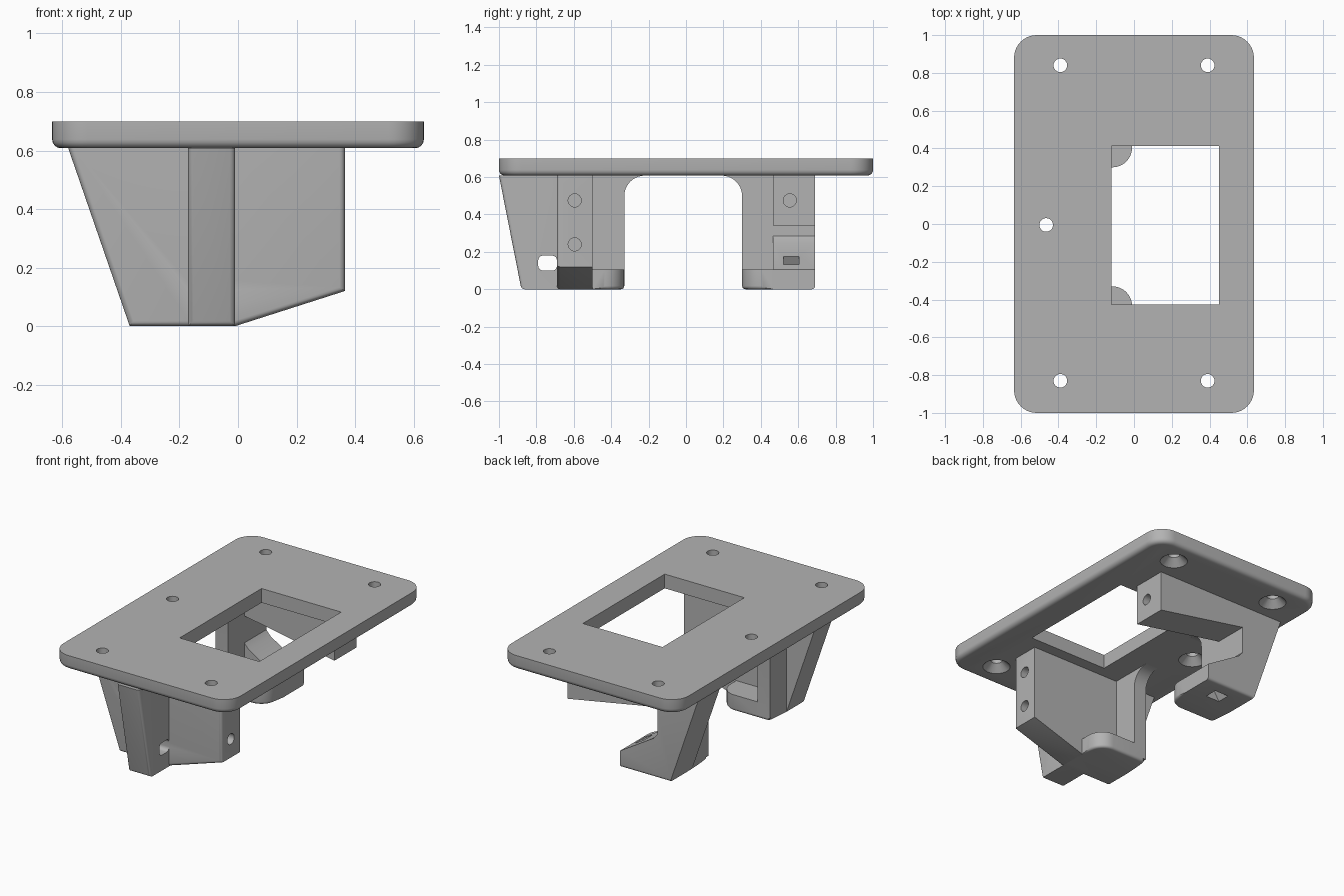
import bpy, bmesh
from math import sin, cos, pi
from mathutils import Vector, Matrix

old = bpy.data.objects.get("Cube")
if old:
    bpy.data.objects.remove(old, do_unlink=True)

grey = bpy.data.materials.new("matte grey")
grey.use_nodes = True
grey.diffuse_color = (0.45, 0.45, 0.45, 1)
grey.node_tree.nodes["Principled BSDF"].inputs["Base Color"].default_value = grey.diffuse_color

TOP, UNDER = 0.70, 0.608


def arc(cx, cy, r, start, end, n=10):
    """Points on a circle, angles in quarter turns."""
    angles = [(start + (end - start) * i / n) * pi / 2 for i in range(n + 1)]
    return [(cx + r * cos(a), cy + r * sin(a)) for a in angles]


def extrude(name, profile, axis, lo, hi, edge_rule=None, width=0.018):
    """Prism from a flat profile along an axis, rounding the edges the rule picks."""
    place = {"x": lambda p: (lo, p[0], p[1]),
             "y": lambda p: (p[0], lo, p[1]),
             "z": lambda p: (p[0], p[1], lo)}[axis]
    step = Vector([(hi - lo) * (axis == a) for a in "xyz"])
    bm = bmesh.new()
    face = bm.faces.new([bm.verts.new(place(p)) for p in profile])
    new = bmesh.ops.extrude_face_region(bm, geom=[face])["geom"]
    bmesh.ops.translate(bm, vec=step, verts=[v for v in new if isinstance(v, bmesh.types.BMVert)])
    bmesh.ops.recalc_face_normals(bm, faces=bm.faces)
    if edge_rule:
        picked = [e for e in bm.edges if edge_rule(e.verts[0].co, e.verts[1].co)]
        bmesh.ops.bevel(bm, geom=picked, offset=width, segments=4, profile=0.5, affect="EDGES")
    return make(name, bm)


def make(name, bm):
    mesh = bpy.data.meshes.new(name)
    bm.to_mesh(mesh)
    bm.free()
    mesh.materials.append(grey)
    ob = bpy.data.objects.new(name, mesh)
    bpy.context.collection.objects.link(ob)
    return ob


def cone(name, centre, r1, r2, depth, rot=Matrix()):
    bm = bmesh.new()
    bmesh.ops.create_cone(bm, cap_ends=True, segments=32, radius1=r1, radius2=r2,
                          depth=depth, matrix=Matrix.Translation(centre) @ rot)
    return make(name, bm)


def combine(ob, tools, operation="DIFFERENCE"):
    """Apply booleans and remove the helper objects."""
    for tool in tools:
        mod = ob.modifiers.new("cut", "BOOLEAN")
        mod.operation, mod.object, mod.solver = operation, tool, "EXACT"
        bpy.context.view_layer.objects.active = ob
        bpy.ops.object.modifier_apply(modifier=mod.name)
        bpy.data.objects.remove(tool, do_unlink=True)


def rect(x0, x1, y0, y1):
    return [(x0, y0), (x1, y0), (x1, y1), (x0, y1)]


# Mounting plate with rounded corners and a soft lower rim
w, r = 0.635, 0.12
outline = (arc(w - r, 1 - r, r, 0, 1) + arc(r - w, 1 - r, r, 1, 2)
           + arc(r - w, r - 1, r, 2, 3) + arc(w - r, r - 1, r, 3, 4))
plate = extrude("mounting_plate", outline, "z", UNDER, TOP,
                lambda a, b: a.z < 0.65 and b.z < 0.65, 0.03)

# Window and countersunk screw holes
cutters = [extrude("window_cutter", rect(-0.12, 0.45, -0.425, 0.412), "z", 0.5, 0.8)]
for x, y in [(-0.39, 0.84), (0.39, 0.84), (-0.39, -0.83), (0.39, -0.83), (-0.465, -0.005)]:
    cutters.append(cone("screw_cutter", (x, y, 0.65), 0.036, 0.036, 0.3))
    cutters.append(cone("countersink_cutter", (x, y, UNDER + 0.022), 0.086, 0.034, 0.05))
combine(plate, cutters)


def add_post_and_foot(leg, side, wall_y, inner_y):
    """Inner post that flares into the plate, and the rounded foot below it."""
    s = -side
    flare = 0.11
    root = wall_y - s * 0.04
    curve = [(inner_y + s * (flare + u), UNDER - flare + v) for u, v in arc(0, 0, flare, 2, 1)]
    post = extrude("post", [(root, 0.02), (inner_y, 0.02)] + curve + [(root, UNDER)],
                   "x", -0.37, -0.28)
    r, q = 0.105, 0.03
    tip = [(-0.01 - r + u, inner_y + s * (v - r)) for u, v in arc(0, 0, r, 0, 1)]
    heel = [(-0.37 + q + u, inner_y + s * (v - q)) for u, v in arc(0, 0, q, 1, 2)]
    foot = extrude("foot", [(-0.37, root), (-0.01, root)] + tip + heel, "z", 0, 0.105,
                   lambda a, b: max(a.z, b.z) < 0.01 and s * (a.y - wall_y) > 0 and s * (b.y - wall_y) > 0)
    combine(leg, [post, foot], "UNION")


sideways = Matrix.Rotation(pi / 2, 4, "Y")

# Front leg: tapered wall, sloped rib with a tie slot, post and foot
front_leg = extrude("front_leg", [(-0.58, UNDER), (-0.37, 0), (-0.01, 0), (0.365, 0.12), (0.365, UNDER)],
                    "y", -0.69, -0.50,
                    lambda a, b: max(a.y, b.y) < -0.6 and min(a.z, b.z) < 0.5 and (a + b).z < 1.1)
rib = extrude("rib", [(-1.0, UNDER), (-0.88, 0), (-0.64, 0), (-0.64, UNDER)], "x", -0.17, -0.01,
              lambda a, b: max(a.y, b.y) < -0.8 and min(a.z, b.z) < 0.1)
slot_shape = (arc(-0.715, 0.155, 0.025, 0, 1, 4) + arc(-0.765, 0.155, 0.025, 1, 2, 4)
              + arc(-0.765, 0.125, 0.025, 2, 3, 4) + arc(-0.715, 0.125, 0.025, 3, 4, 4))
combine(rib, [extrude("slot_cutter", slot_shape, "x", -0.3, 0.1)])
combine(front_leg, [rib], "UNION")
add_post_and_foot(front_leg, -1, -0.50, -0.33)
combine(front_leg, [cone("bolt_cutter", (0.3, -0.595, z), 0.035, 0.035, 0.3, sideways)
                    for z in (0.24, 0.475)])

# Rear leg: open hook-shaped wall with an upper arm and a lower wedge
hook = [(-0.58, UNDER), (-0.37, 0), (-0.01, 0), (-0.01, 0.105), (-0.25, 0.25),
        (-0.28, 0.285), (-0.28, 0.46), (0.365, 0.342), (0.365, UNDER)]
rear_leg = extrude("rear_leg", hook, "y", 0.465, 0.69,
                   lambda a, b: min(a.y, b.y) > 0.6 and max(a.z, b.z) < 0.02)
add_post_and_foot(rear_leg, 1, 0.465, 0.30)
tie_slot = [(-0.29, -0.09), (-0.19, -0.09), (0.02, 0.25), (-0.08, 0.25)]
combine(rear_leg, [cone("bolt_cutter", (0.3, 0.555, 0.475), 0.035, 0.035, 0.3, sideways),
                   extrude("tie_cutter", tie_slot, "y", 0.52, 0.605)])

# Smooth shading on curved surfaces only
for ob in (plate, front_leg, rear_leg):
    bpy.ops.object.select_all(action="DESELECT")
    ob.select_set(True)
    bpy.context.view_layer.objects.active = ob
    bpy.ops.object.shade_smooth_by_angle(angle=pi / 6)
